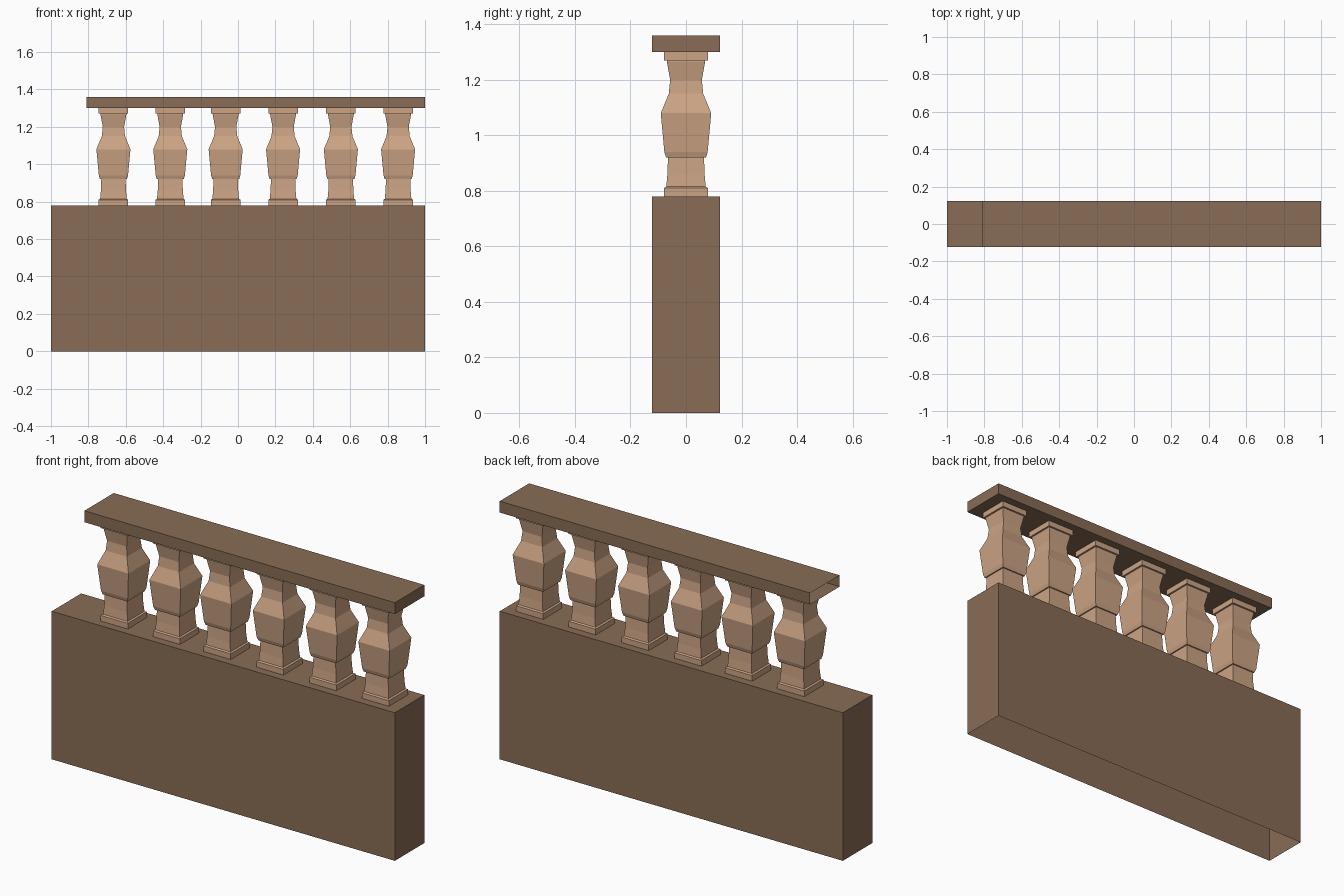
import bpy, bmesh

if "Cube" in bpy.data.objects:
    bpy.data.objects.remove(bpy.data.objects["Cube"])

HALF_DEPTH = 0.1225


def material(name, rgb):
    m = bpy.data.materials.new(name)
    m.diffuse_color = (*rgb, 1.0)
    m.use_nodes = True
    m.node_tree.nodes["Principled BSDF"].inputs["Base Color"].default_value = m.diffuse_color
    return m


def finish(name, bm, mat):
    me = bpy.data.meshes.new(name)
    bm.to_mesh(me)
    bm.free()
    me.materials.append(mat)
    ob = bpy.data.objects.new(name, me)
    bpy.context.collection.objects.link(ob)
    return ob


def open_box(name, x0, x1, z0, z1, mat, open_dir):
    """Box with the face pointing along open_dir left out."""
    bm = bmesh.new()
    bmesh.ops.create_cube(bm, size=1)
    bm.normal_update()
    gone = [f for f in bm.faces
            if sum(a * b for a, b in zip(f.normal, open_dir)) > 0.9]
    bmesh.ops.delete(bm, geom=gone, context='FACES_ONLY')
    for v in bm.verts:
        v.co.x = x1 if v.co.x > 0 else x0
        v.co.y = HALF_DEPTH if v.co.y > 0 else -HALF_DEPTH
        v.co.z = z1 if v.co.z > 0 else z0
    return finish(name, bm, mat)


def square_turned(name, profile, mat):
    """Stack of square rings following (half width, height) points."""
    bm = bmesh.new()
    rings = [[bm.verts.new((sx * r, sy * r, z))
              for sx, sy in ((-1, -1), (1, -1), (1, 1), (-1, 1))]
             for r, z in profile]
    for lo, hi in zip(rings, rings[1:]):
        for i in range(4):
            j = (i + 1) % 4
            bm.faces.new((lo[i], lo[j], hi[j], hi[i]))
    return finish(name, bm, mat)


dark = material("dark_stone", (0.25, 0.15, 0.09))
light = material("light_stone", (0.60, 0.37, 0.23))

# Solid wall, open underneath
open_box("wall", -1.0, 1.0, 0.0, 0.78, dark, (0, 0, -1))

# Top rail, open at its left end
open_box("rail", -0.81, 1.0, 1.30, 1.36, dark, (-1, 0, 0))

# Square balusters
profile = [(0.079, 0.78), (0.079, 0.81), (0.071, 0.815), (0.067, 0.86),
           (0.065, 0.92), (0.072, 0.92), (0.078, 0.94), (0.091, 1.08),
           (0.062, 1.15), (0.057, 1.20), (0.069, 1.265), (0.069, 1.27),
           (0.079, 1.27), (0.079, 1.30)]
first = square_turned("baluster_1", profile, light)
positions = [-0.666, -0.362, -0.066, 0.241, 0.550, 0.856]
first.location.x = positions[0]
for n, x in enumerate(positions[1:], 2):
    ob = first.copy()
    ob.name = f"baluster_{n}"
    ob.location.x = x
    bpy.context.collection.objects.link(ob)
